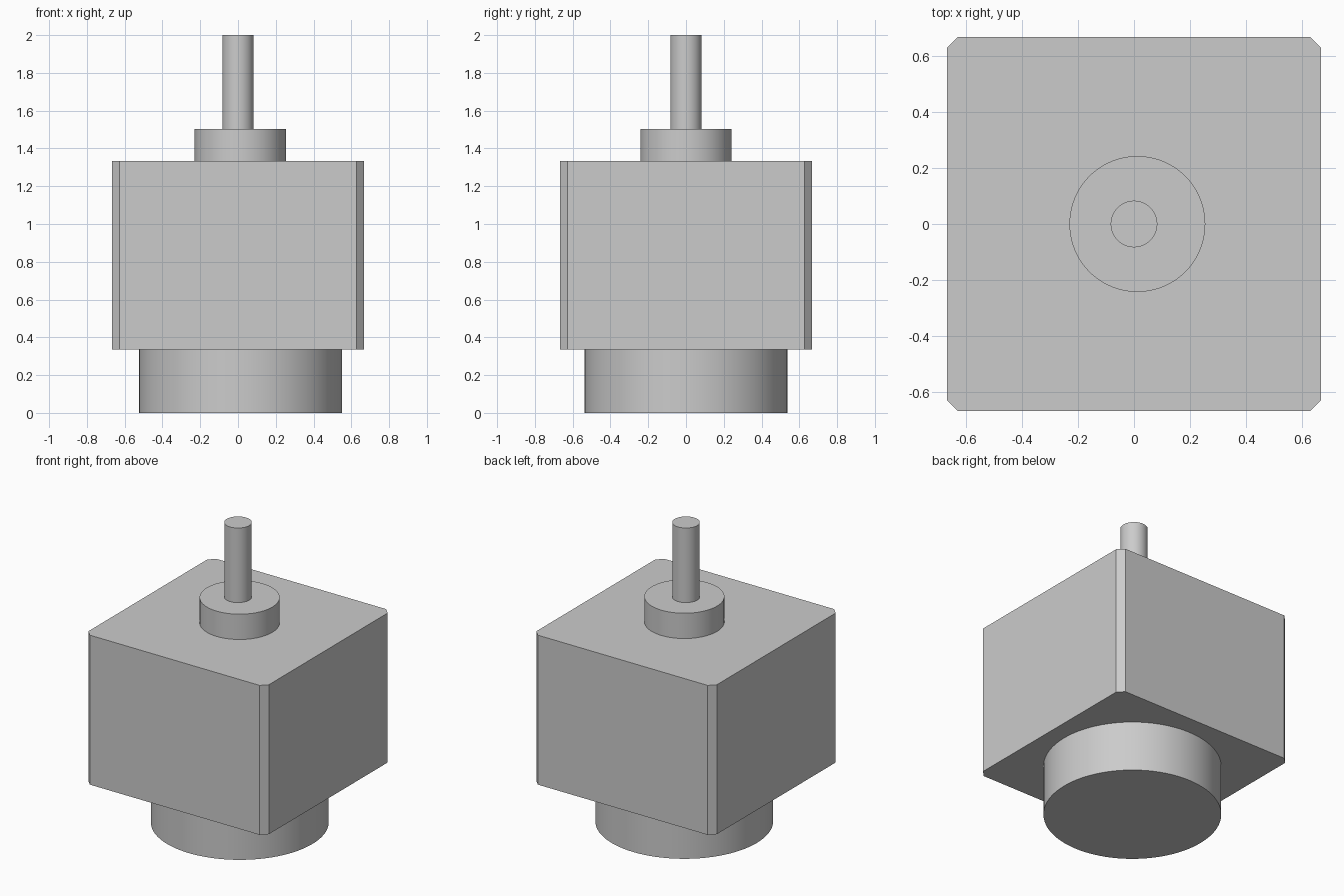
import bpy
import bmesh
import math

default = bpy.data.objects.get("Cube")
if default:
    bpy.data.objects.remove(default, do_unlink=True)

grey = bpy.data.materials.new("light grey")
grey.use_nodes = True
colour = (0.6, 0.6, 0.6, 1)
grey.diffuse_color = colour
grey.node_tree.nodes["Principled BSDF"].inputs["Base Color"].default_value = colour


def cylinder(name, radius, bottom, top, x=0.0):
    """Upright smooth cylinder between two heights."""
    bpy.ops.mesh.primitive_cylinder_add(
        vertices=96, radius=radius, depth=top - bottom,
        location=(x, 0, (bottom + top) / 2))
    part = bpy.context.object
    part.name = name
    part.data.materials.append(grey)
    bpy.ops.object.shade_smooth_by_angle(angle=math.radians(30))
    return part


def chamfered_block(name, half, bottom, top, chamfer):
    """Square block with its four upright edges cut flat."""
    bm = bmesh.new()
    bmesh.ops.create_cube(bm, size=1)
    bmesh.ops.scale(bm, vec=(2 * half, 2 * half, top - bottom), verts=bm.verts)
    upright = [e for e in bm.edges
               if abs(e.verts[0].co.z - e.verts[1].co.z) > 0.1]
    bmesh.ops.bevel(bm, geom=upright, offset=chamfer, offset_type='OFFSET',
                    segments=1, affect='EDGES')
    mesh = bpy.data.meshes.new(name)
    bm.to_mesh(mesh)
    bm.free()
    mesh.materials.append(grey)
    part = bpy.data.objects.new(name, mesh)
    part.location.z = (bottom + top) / 2
    bpy.context.collection.objects.link(part)
    return part


# Round base, square body, raised collar and thin shaft
cylinder("round_base", 0.538, 0, 0.335, x=0.013)
chamfered_block("square_body", 0.667, 0.335, 1.333, 0.04)
cylinder("collar", 0.242, 1.333, 1.502, x=0.012)
cylinder("shaft", 0.083, 1.502, 2)
